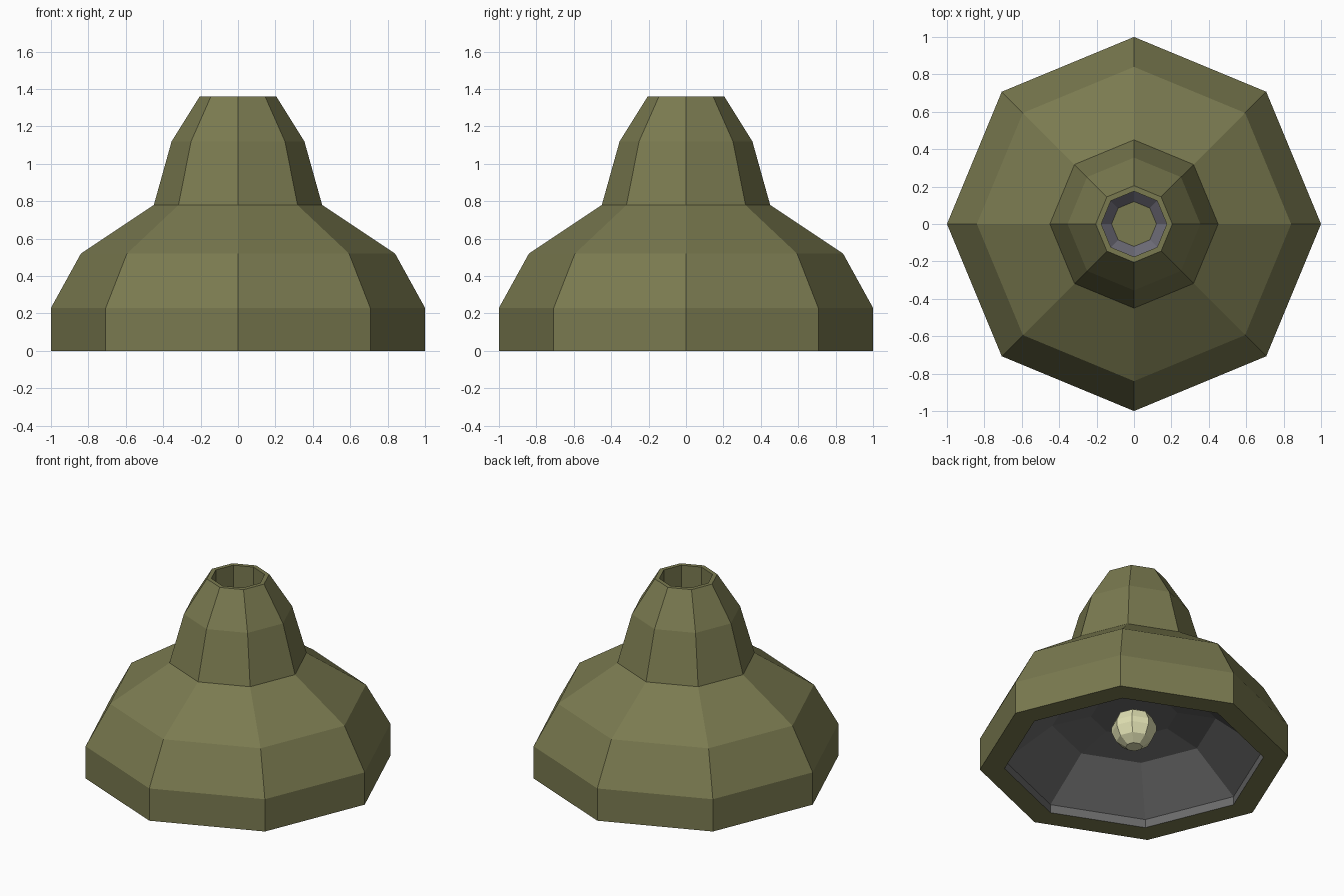
import bpy, bmesh, math

SIDES = 8

if "Cube" in bpy.data.objects:
    bpy.data.objects.remove(bpy.data.objects["Cube"], do_unlink=True)


def material(name, rgb):
    mat = bpy.data.materials.new(name)
    mat.use_nodes = True
    mat.diffuse_color = (*rgb, 1)
    mat.node_tree.nodes["Principled BSDF"].inputs["Base Color"].default_value = (*rgb, 1)
    return mat


def lathe(name, profile, mat):
    """Turn a (radius, height) profile into a faceted eight-sided shell."""
    bm = bmesh.new()
    rings = []
    for r, z in profile:
        if r == 0:
            rings.append([bm.verts.new((0, 0, z))] * SIDES)
        else:
            angles = [math.tau * i / SIDES for i in range(SIDES)]
            rings.append([bm.verts.new((r * math.cos(a), r * math.sin(a), z)) for a in angles])
    for low, high in zip(rings, rings[1:]):
        for i in range(SIDES):
            j = (i + 1) % SIDES
            corners = [low[i], low[j], high[j], high[i]]
            bm.faces.new(list(dict.fromkeys(corners)))
    mesh = bpy.data.meshes.new(name)
    bm.to_mesh(mesh)
    bm.free()
    mesh.materials.append(mat)
    obj = bpy.data.objects.new(name, mesh)
    bpy.context.collection.objects.link(obj)
    return obj


olive = material("olive enamel", (0.195, 0.195, 0.08))
grey = material("grey lining", (0.15, 0.15, 0.15))
steel = material("bluish steel", (0.15, 0.145, 0.18))
cream = material("cream glass", (0.75, 0.75, 0.45))

# Outer shade with bottom rim, neck, top rim and the wall of the top opening
lathe("shade", [(0.84, 0), (1, 0), (1, 0.23), (0.84, 0.52), (0.45, 0.78),
                (0.355, 1.12), (0.205, 1.36), (0.175, 1.36), (0.175, 0.9)], olive)

# Collar and floor at the bottom of the top opening
lathe("neck_collar", [(0.175, 0.9), (0.12, 0.85)], steel)
lathe("neck_floor", [(0.12, 0.85), (0, 0.85)], olive)

# Reflector inside the shade
lathe("reflector", [(0, 0.36), (0.28, 0.36), (0.53, 0.305), (0.84, 0.06), (0.84, 0)], grey)

# Bulb hanging in the middle
lathe("bulb", [(0, 0.12), (0.055, 0.12), (0.115, 0.165), (0.145, 0.23),
               (0.145, 0.27), (0.115, 0.335), (0.055, 0.37), (0, 0.37)], cream)
